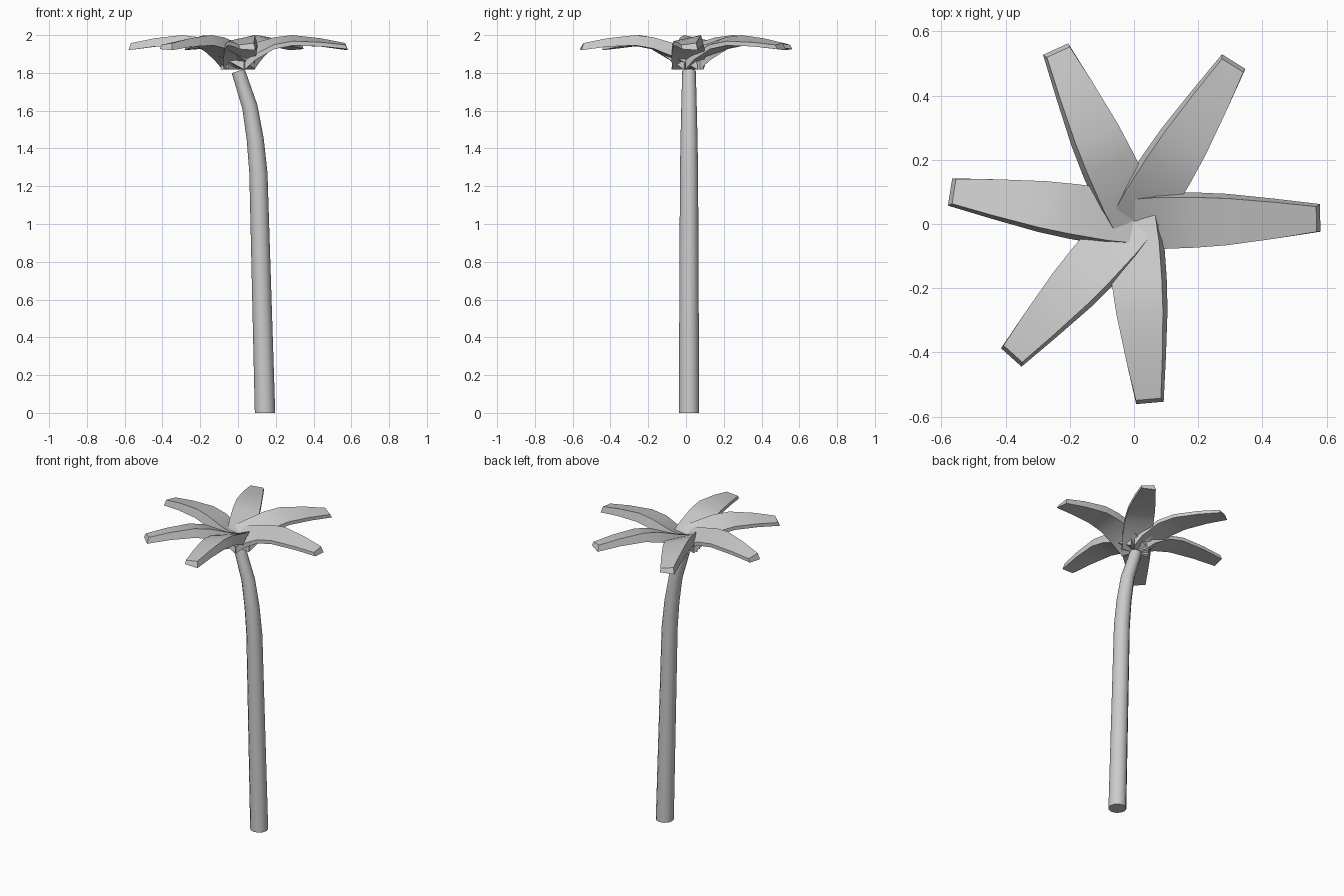
import bpy, bmesh
from math import radians, pi
from mathutils import Vector, Matrix

cube = bpy.data.objects.get("Cube")
if cube:
    bpy.data.objects.remove(cube, do_unlink=True)

grey = bpy.data.materials.new("plain grey")
grey.use_nodes = True
colour = (0.6, 0.6, 0.6, 1)
grey.diffuse_color = colour
grey.node_tree.nodes["Principled BSDF"].inputs["Base Color"].default_value = colour


def loft(name, rings, smooth_angle):
    """Skin a list of equal-length point rings into a capped solid."""
    bm = bmesh.new()
    loops = [[bm.verts.new(p) for p in ring] for ring in rings]
    n = len(loops[0])
    for a, b in zip(loops, loops[1:]):
        for i in range(n):
            j = (i + 1) % n
            bm.faces.new((a[i], a[j], b[j], b[i]))
    bm.faces.new(loops[0])
    bm.faces.new(loops[-1])
    bmesh.ops.recalc_face_normals(bm, faces=bm.faces[:])
    mesh = bpy.data.meshes.new(name)
    bm.to_mesh(mesh)
    bm.free()
    mesh.materials.append(grey)
    ob = bpy.data.objects.new(name, mesh)
    bpy.context.collection.objects.link(ob)
    bpy.ops.object.select_all(action='DESELECT')
    ob.select_set(True)
    bpy.context.view_layer.objects.active = ob
    bpy.ops.object.shade_smooth_by_angle(angle=radians(smooth_angle))


# Trunk: tapered tube that leans over near the top (x, z, radius)
SIDES = 12
trunk_path = [(0.143, 0, 0.054), (0.108, 1.27, 0.048), (0.091, 1.45, 0.045),
              (0.063, 1.62, 0.041), (0.001, 1.81, 0.036)]
rings = []
for k, (x, z, r) in enumerate(trunk_path):
    a = Vector(trunk_path[max(k - 1, 0)])
    b = Vector(trunk_path[min(k + 1, len(trunk_path) - 1)])
    lean = pi / 2 - Vector((b.x - a.x, b.y - a.y)).angle_signed(Vector((1, 0)))
    if k == 0:
        lean = 0
    tilt = Matrix.Rotation(lean, 3, 'Y')
    rings.append([Vector((x, 0.016, z)) + tilt @ Matrix.Rotation(2 * pi * i / SIDES, 3, 'Z')
                  @ Vector((r, 0, 0)) for i in range(SIDES)])
loft("trunk", rings, 40)

# Fronds: arched tapering blades with one thin edge and one deep, flared edge
# (thin edge reach, deep edge reach, half width,
#  thin edge top, deep edge top, thin bottom, deep bottom)
sections = [(0.035, -0.045, 0.08, 1.865, 1.925, 1.818, 1.818),
            (0.09, 0.07, 0.088, 1.9, 1.953, 1.868, 1.88),
            (0.19, 0.19, 0.086, 1.95, 1.988, 1.926, 1.928),
            (0.29, 0.29, 0.08, 1.968, 2.0, 1.945, 1.946),
            (0.44, 0.44, 0.062, 1.962, 1.983, 1.94, 1.939),
            (0.58, 0.58, 0.043, 1.948, 1.958, 1.926, 1.92)]
fronds = ((1, 1), (58, 1.01), (114.5, 1.015), (171, 1), (228, 0.985), (275, 0.98))
for k, (angle, reach) in enumerate(fronds):
    turn = Matrix.Rotation(radians(angle), 3, 'Z')
    rings = []
    for thin, deep, w, thin_top, deep_top, thin_low, deep_low in sections:
        flare = 0.18 * w
        # the tip slopes back towards its upper edge
        slope = 0.012 if thin == sections[-1][0] else 0
        rings.append([Vector((0, 0.009, 0)) + turn @ Vector((d * reach, v, z))
                      for d, v, z in ((thin, -w, thin_low), (deep, w, deep_low),
                                      (deep - slope, w - flare, deep_top),
                                      (thin - slope, -w, thin_top))])
    loft(f"frond_{k + 1}", rings, 40)
